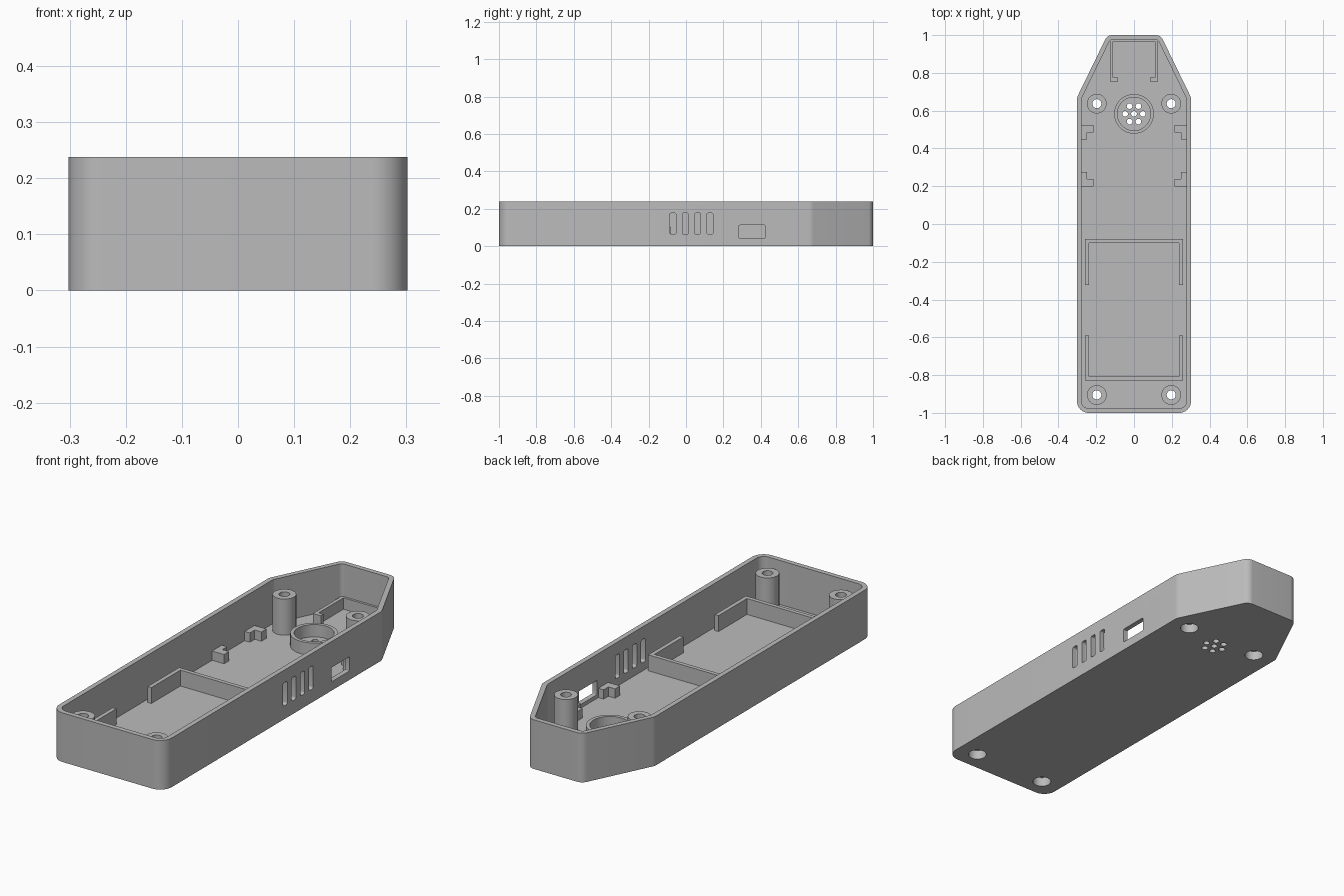
import bpy, bmesh, math
from mathutils import Vector, Matrix

if "Cube" in bpy.data.objects:
    bpy.data.objects.remove(bpy.data.objects["Cube"])

HEIGHT, WALL, FLOOR = 0.238, 0.024, 0.025

grey = bpy.data.materials.new("light grey plastic")
grey.use_nodes = True
colour = (0.5, 0.5, 0.5, 1)
grey.diffuse_color = colour
grey.node_tree.nodes["Principled BSDF"].inputs["Base Color"].default_value = colour


def add_object(name, bm):
    bmesh.ops.recalc_face_normals(bm, faces=bm.faces)
    mesh = bpy.data.meshes.new(name)
    bm.to_mesh(mesh)
    bm.free()
    mesh.materials.append(grey)
    obj = bpy.data.objects.new(name, mesh)
    bpy.context.collection.objects.link(obj)
    return obj


def rounded(corners, steps=8):
    """Round each (x, y, radius) corner of a convex outline."""
    points = []
    count = len(corners)
    for i, (x, y, r) in enumerate(corners):
        p = Vector((x, y))
        a = (Vector(corners[i - 1][:2]) - p).normalized()
        b = (Vector(corners[(i + 1) % count][:2]) - p).normalized()
        half = a.angle(b) / 2
        centre = p + (a + b).normalized() * (r / math.sin(half))
        start = p + a * (r / math.tan(half)) - centre
        end = p + b * (r / math.tan(half)) - centre
        for k in range(steps + 1):
            d = start.lerp(end, k / steps).normalized() * r
            points.append(centre + d)
    return points


def prism(name, points, z0, z1, matrix=None):
    bm = bmesh.new()
    base = bm.faces.new([bm.verts.new((p[0], p[1], z0)) for p in points])
    ext = bmesh.ops.extrude_face_region(bm, geom=[base])
    top = [v for v in ext["geom"] if isinstance(v, bmesh.types.BMVert)]
    bmesh.ops.translate(bm, verts=top, vec=(0, 0, z1 - z0))
    if matrix:
        bm.transform(matrix)
    return add_object(name, bm)


def circle(x, y, r, n=40):
    return [(x + r * math.cos(i * math.tau / n), y + r * math.sin(i * math.tau / n))
            for i in range(n)]


def lathe(name, profile, x, y, n=40):
    """Spin a closed (radius, z) profile around a vertical axis."""
    bm = bmesh.new()
    rings = [[bm.verts.new((px, py, z)) for px, py in circle(x, y, r, n)]
             for r, z in profile]
    for i, ring in enumerate(rings):
        nxt = rings[(i + 1) % len(rings)]
        for k in range(n):
            m = (k + 1) % n
            bm.faces.new((ring[k], ring[m], nxt[m], nxt[k]))
    return add_object(name, bm)


def cut(target, cutter):
    mod = target.modifiers.new("cut", 'BOOLEAN')
    mod.operation, mod.solver, mod.object = 'DIFFERENCE', 'EXACT', cutter
    bpy.context.view_layer.objects.active = target
    bpy.ops.object.modifier_apply(modifier=mod.name)
    bpy.data.objects.remove(cutter)


def case_outline(inset):
    side, tip, end = 0.302 - inset, 0.141 - inset * 0.62, 1 - inset
    shoulder = 0.67 - inset * 0.24
    right = [(side, -end, 0.062 - inset), (side, shoulder, 0.05), (tip, end, 0.042 - inset * 0.8)]
    left = [(-x, y, r) for x, y, r in reversed(right)]
    return rounded(right + left)


# Case: tapered tray with floor and thin walls
case = prism("case", case_outline(0), 0, HEIGHT)
cut(case, prism("cavity_cutter", case_outline(WALL), FLOOR, HEIGHT + 0.1))


# Side openings, drawn as (y, z) outlines and pushed through the +x wall
def side_cut(y0, y1, z0, z1, r):
    outline = rounded([(y0, z0, r), (y1, z0, r), (y1, z1, r), (y0, z1, r)], 4)
    to_side = Matrix(((0, 0, 1, 0), (1, 0, 0, 0), (0, 1, 0, 0), (0, 0, 0, 1)))
    cut(case, prism("side_cutter", outline, 0.26, 0.34, to_side))


for i in range(4):
    y = -0.07 + i * 0.066
    side_cut(y - 0.016, y + 0.016, 0.064, 0.177, 0.008)
side_cut(0.283, 0.424, 0.043, 0.112, 0.006)

# Speaker grille holes and its collar
SPEAKER_Y = 0.583
grille = [(0, 0)] + [(0.047 * math.cos(i * math.pi / 3), 0.047 * math.sin(i * math.pi / 3))
                     for i in range(6)]
for x, y in grille:
    cut(case, prism("grille_cutter", circle(x, SPEAKER_Y + y, 0.015, 24), -0.1, 0.1))
lathe("speaker_collar", [(0.105, 0.02), (0.105, 0.085), (0.088, 0.085), (0.088, 0.02)],
      0, SPEAKER_Y, 64)

# Screw posts with recessed screw heads underneath
for end, y in (("back", 0.637), ("front", -0.905)):
    for side, x in (("left", 0.197), ("right", -0.197)):
        cut(case, prism("screw_cutter", circle(x, y, 0.042), -0.1, 0.1))
        lathe(f"{end}_{side}_screw_post",
              [(0.052, 0.02), (0.052, 0.2), (0.024, 0.2), (0.024, 0.045),
               (0.042, 0.045), (0.042, 0.02)], x, y)

# Battery holder: two U-shaped ribs facing each other
def u_rib(name, half, thick, back, tip, top):
    s = thick if tip > back else -thick
    inner = half - thick
    prism(name, [(-half, tip), (-half, back), (half, back), (half, tip),
                 (inner, tip), (inner, back + s), (-inner, back + s), (-inner, tip)],
          FLOOR - 0.005, top)


u_rib("battery_rib_back", 0.259, 0.02, -0.08, -0.322, 0.102)
u_rib("battery_rib_front", 0.259, 0.02, -0.828, -0.59, 0.102)

# Tip bracket: U-shaped rib with inward feet
u_rib("tip_bracket", 0.127, 0.017, 0.982, 0.755, 0.08)

for side, s in (("left", 1), ("right", -1)):
    foot = [(0.112, 0.755), (0.085, 0.755), (0.085, 0.775), (0.112, 0.775)]
    prism(f"tip_bracket_foot_{side}", [(s * x, y) for x, y in foot], FLOOR - 0.005, 0.08)
    # Board corner clips: L-shaped blocks against the side walls
    for end, y, d in (("back", 0.523, -1), ("front", 0.199, 1)):
        shape = [(0.285, 0), (0.214, 0), (0.214, 0.038), (0.25, 0.038),
                 (0.25, 0.075), (0.285, 0.075)]
        prism(f"board_clip_{end}_{side}", [(s * px, y + d * py) for px, py in shape],
              FLOOR - 0.005, 0.07)

# Smooth the round walls and keep the edges crisp
bpy.ops.object.select_all(action='DESELECT')
for obj in bpy.context.scene.objects:
    if obj.type == 'MESH':
        obj.select_set(True)
        bpy.context.view_layer.objects.active = obj
bpy.ops.object.shade_smooth_by_angle(angle=math.radians(25))
